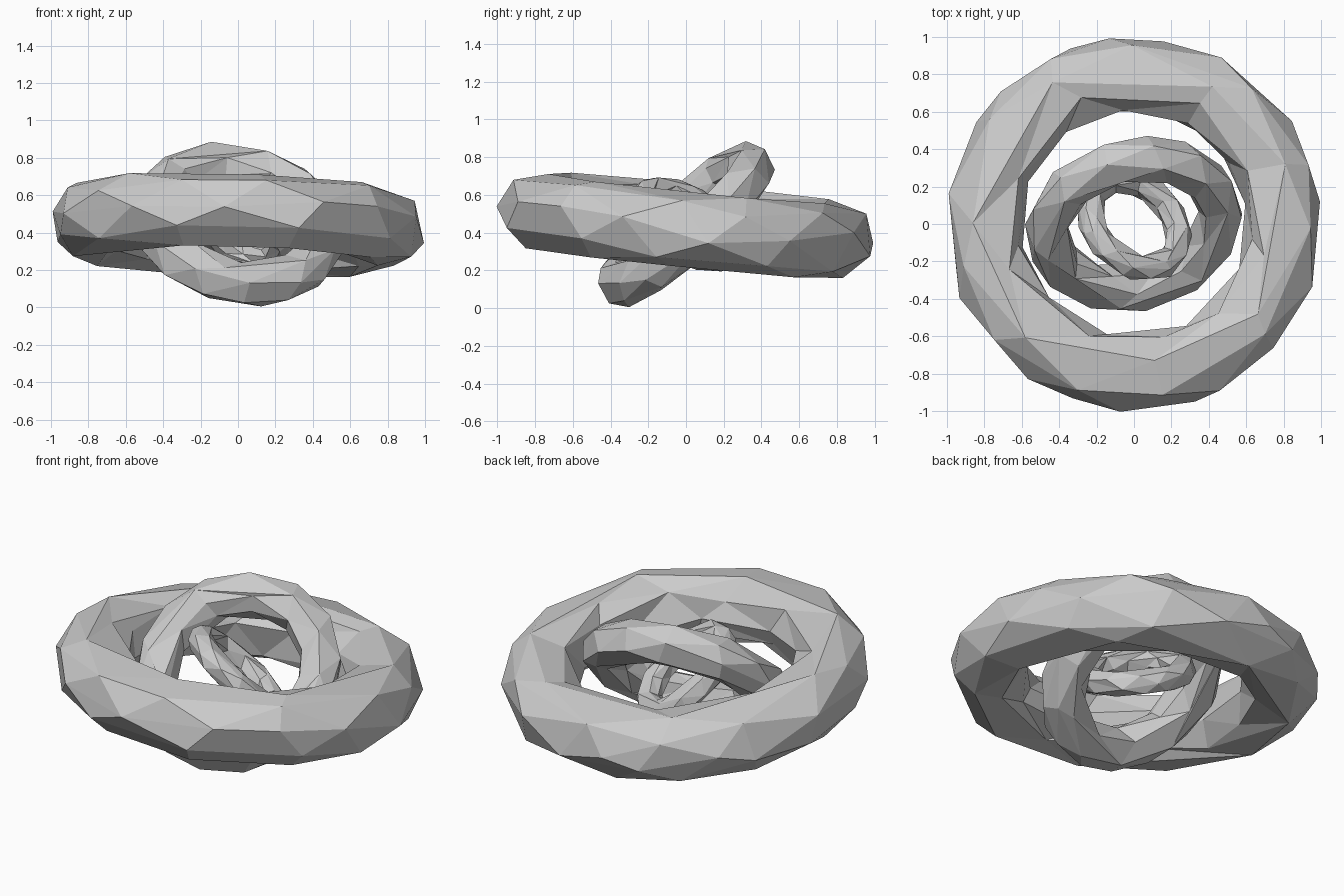
import bpy
from mathutils import Vector

if "Cube" in bpy.data.objects:
    bpy.data.objects.remove(bpy.data.objects["Cube"])


def faceted_ring(name, major, minor, normal, z, ratio):
    """Torus reduced to coarse flat triangles and tilted to face the normal."""
    bpy.ops.mesh.primitive_torus_add(major_radius=major, minor_radius=minor,
                                     major_segments=48, minor_segments=12)
    ring = bpy.context.object
    ring.name = name
    ring.rotation_mode = 'QUATERNION'
    ring.rotation_quaternion = Vector((0, 0, 1)).rotation_difference(Vector(normal))
    ring.location = (0, 0, z)
    bpy.ops.object.shade_flat()
    mod = ring.modifiers.new("facets", 'DECIMATE')
    mod.ratio = ratio
    return ring


# Three nested rings, each tilted a different way
faceted_ring("outer_ring", 0.80, 0.20, (0.03, 0.10, 1.0), 0.44, 0.15)
faceted_ring("middle_ring", 0.465, 0.118, (0.16, -0.66, 0.73), 0.445, 0.13)
faceted_ring("inner_ring", 0.27, 0.069, (0.48, 0.48, 0.73), 0.445, 0.13)
